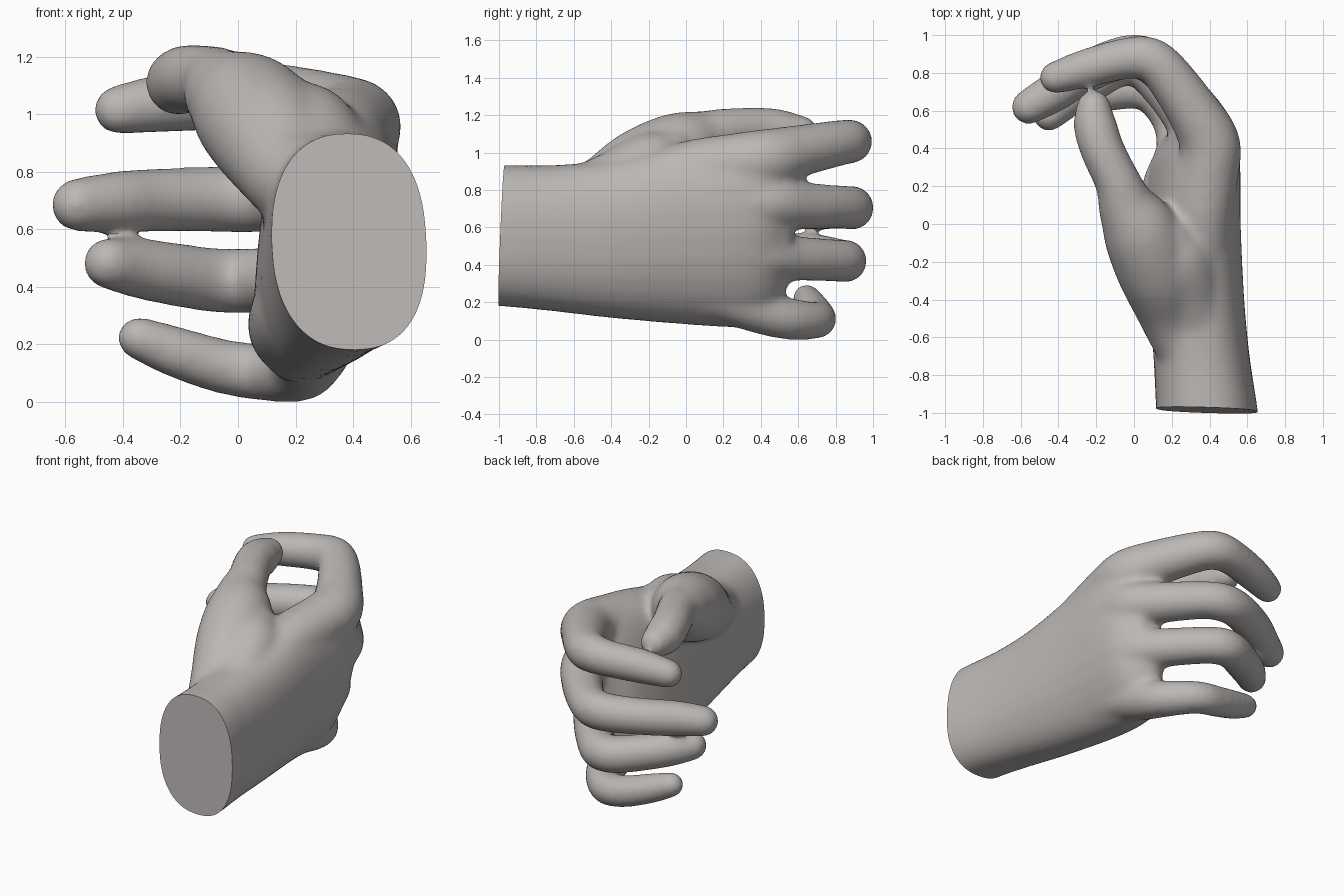
import bpy, bmesh, math
from mathutils import Vector

cube = bpy.data.objects.get("Cube")
if cube:
    bpy.data.objects.remove(cube, do_unlink=True)

SIDES = 28


def resample(keys, steps=6):
    """Catmull-Rom interpolation through tuples of any length."""
    k = [Vector(p) for p in keys]
    k = [2 * k[0] - k[1]] + k + [2 * k[-1] - k[-2]]
    out = []
    for a, b, c, d in zip(k, k[1:], k[2:], k[3:]):
        for i in range(steps):
            t = i / steps
            out.append((2 * b + (c - a) * t + (2 * a - 5 * b + 4 * c - d) * t ** 2
                        + (3 * b - a - 3 * c + d) * t ** 3) / 2)
    return out + [k[-2]]


def loft(bm, rings):
    """Skin closed rings of points and cap both ends."""
    loops = [[bm.verts.new(p) for p in ring] for ring in rings]
    for r0, r1 in zip(loops, loops[1:]):
        for i in range(SIDES):
            j = (i + 1) % SIDES
            bm.faces.new((r0[i], r0[j], r1[j], r1[i]))
    bm.faces.new(loops[0][::-1])
    bm.faces.new(loops[-1])


def digit(bm, keys):
    """Round tapering tube through (x, y, z, radius) with a domed tip."""
    path = resample(keys)
    pts = [Vector(p[:3]) for p in path]
    radii = [p[3] for p in path]
    end = (pts[-1] - pts[-2]).normalized()
    tip, r = pts[-1], radii[-1]
    for i in range(1, 7):
        a = i / 6 * math.radians(84)
        pts.append(tip + end * r * math.sin(a))
        radii.append(r * math.cos(a))
    rings = []
    for i, p in enumerate(pts):
        t = (pts[min(i + 1, len(pts) - 1)] - pts[max(i - 1, 0)]).normalized()
        side = t.cross(Vector((0, 0, 1))).normalized()
        up = side.cross(t)
        rings.append([p + radii[i] * (math.cos(a) * side + math.sin(a) * up)
                      for a in (math.tau * s / SIDES for s in range(SIDES))])
    loft(bm, rings)


def squircle(c, power=0.84):
    return math.copysign(abs(c) ** power, c)


def palm(bm, keys):
    """Rounded sections (y, x min, x max, z min, z max, curl of the lower edge)."""
    rings = []
    for y, x0, x1, z0, z1, curl in resample(keys):
        ring = []
        for s in range(SIDES):
            a = math.tau * s / SIDES
            v = squircle(math.sin(a))
            ring.append(((x0 + x1) / 2 + (x1 - x0) / 2 * squircle(math.cos(a))
                         - curl * ((1 - v) / 2) ** 2, y,
                         (z0 + z1) / 2 + (z1 - z0) / 2 * v))
        rings.append(ring)
    loft(bm, rings)


bm = bmesh.new()

# Wrist and palm
palm(bm, [(-1.1, .11, .66, .185, .935, -.03), (-.95, .11, .645, .175, .935, -.02),
          (-.7, .105, .615, .15, .935, .01), (-.4, .095, .595, .115, .965, .05),
          (0, .1, .585, .08, 1.05, .11), (.3, .16, .588, .065, 1.09, .16),
          (.44, .24, .56, .11, 1.07, .17), (.57, .3, .47, .33, 1.0, .1)])
# Heel of the hand
digit(bm, [(.3, -.6, .36, .15), (.23, -.2, .3, .175), (.21, .15, .26, .175),
           (.24, .34, .21, .14)])
# Thumb
digit(bm, [(.3, -.7, .72, .16), (.2, -.48, .785, .175), (.12, -.25, .915, .21),
           (.035, -.04, 1.015, .203), (-.04, .1, 1.075, .155),
           (-.085, .22, 1.115, .123), (-.17, .4, 1.125, .118),
           (-.207, .53, 1.11, .116), (-.213, .615, 1.105, .095)])
# Web between thumb and index finger
digit(bm, [(.37, -.65, .74, .16), (.31, -.42, .82, .17), (.24, -.2, .925, .18),
           (.18, -.09, .975, .15)])
# Index finger
digit(bm, [(.37, -.4, .8, .13), (.36, 0, .9, .16), (.39, .25, .94, .162),
           (.4, .43, .965, .162), (.305, .61, 1.01, .14), (.16, .81, 1.05, .124),
           (.07, .875, 1.06, .119), (-.05, .875, 1.055, .11),
           (-.25, .825, 1.04, .104), (-.415, .775, 1.015, .088)])
# Middle finger
digit(bm, [(.38, 0, .7, .14), (.41, .25, .73, .14), (.41, .45, .735, .142),
           (.3, .64, .715, .126), (.14, .82, .71, .117), (.03, .885, .705, .118),
           (-.1, .87, .705, .114), (-.29, .785, .702, .111),
           (-.42, .7, .695, .108), (-.557, .62, .685, .095)])
# Ring finger
digit(bm, [(.35, 0, .46, .14), (.37, .25, .46, .14), (.355, .41, .455, .137),
           (.255, .59, .435, .12), (.11, .77, .425, .115), (.01, .85, .42, .115),
           (-.1, .83, .425, .113), (-.26, .73, .45, .11),
           (-.36, .66, .467, .104), (-.45, .58, .482, .091)])
# Little finger
digit(bm, [(.3, 0, .26, .14), (.28, .2, .23, .14), (.25, .38, .165, .13),
           (.22, .52, .117, .115), (.15, .63, .104, .106), (.06, .7, .106, .1),
           (-.06, .702, .125, .096), (-.22, .67, .175, .09),
           (-.345, .645, .222, .077)])
bmesh.ops.recalc_face_normals(bm, faces=bm.faces[:])

mesh = bpy.data.meshes.new("hand")
bm.to_mesh(mesh)
bm.free()
hand = bpy.data.objects.new("hand", mesh)
bpy.context.collection.objects.link(hand)

# Fuse the parts into one soft skin
fuse = hand.modifiers.new("fuse", 'REMESH')
fuse.mode = 'VOXEL'
fuse.voxel_size = 0.016
soft = hand.modifiers.new("soften", 'SMOOTH')
soft.factor = 0.5
soft.iterations = 28
skin = bpy.data.meshes.new_from_object(
    hand.evaluated_get(bpy.context.evaluated_depsgraph_get()))
hand.modifiers.clear()
hand.data = skin

# Flat slanted cut at the wrist
bm = bmesh.new()
bm.from_mesh(skin)
cut = bmesh.ops.bisect_plane(bm, geom=bm.verts[:] + bm.edges[:] + bm.faces[:],
                             plane_co=(.38, -.985, .56), plane_no=(-.03, -1, .04),
                             clear_outer=True)
rim = [e for e in cut["geom_cut"] if isinstance(e, bmesh.types.BMEdge)]
bmesh.ops.contextual_create(bm, geom=rim)
bmesh.ops.recalc_face_normals(bm, faces=bm.faces[:])
bm.to_mesh(skin)
bm.free()

# Plain grey clay
clay = bpy.data.materials.new("warm grey clay")
clay.use_nodes = True
colour = (.5, .475, .46, 1)
clay.diffuse_color = colour
clay.node_tree.nodes["Principled BSDF"].inputs["Base Color"].default_value = colour
skin.materials.clear()
skin.materials.append(clay)

bpy.context.view_layer.objects.active = hand
hand.select_set(True)
bpy.ops.object.shade_smooth_by_angle(angle=math.radians(40))
